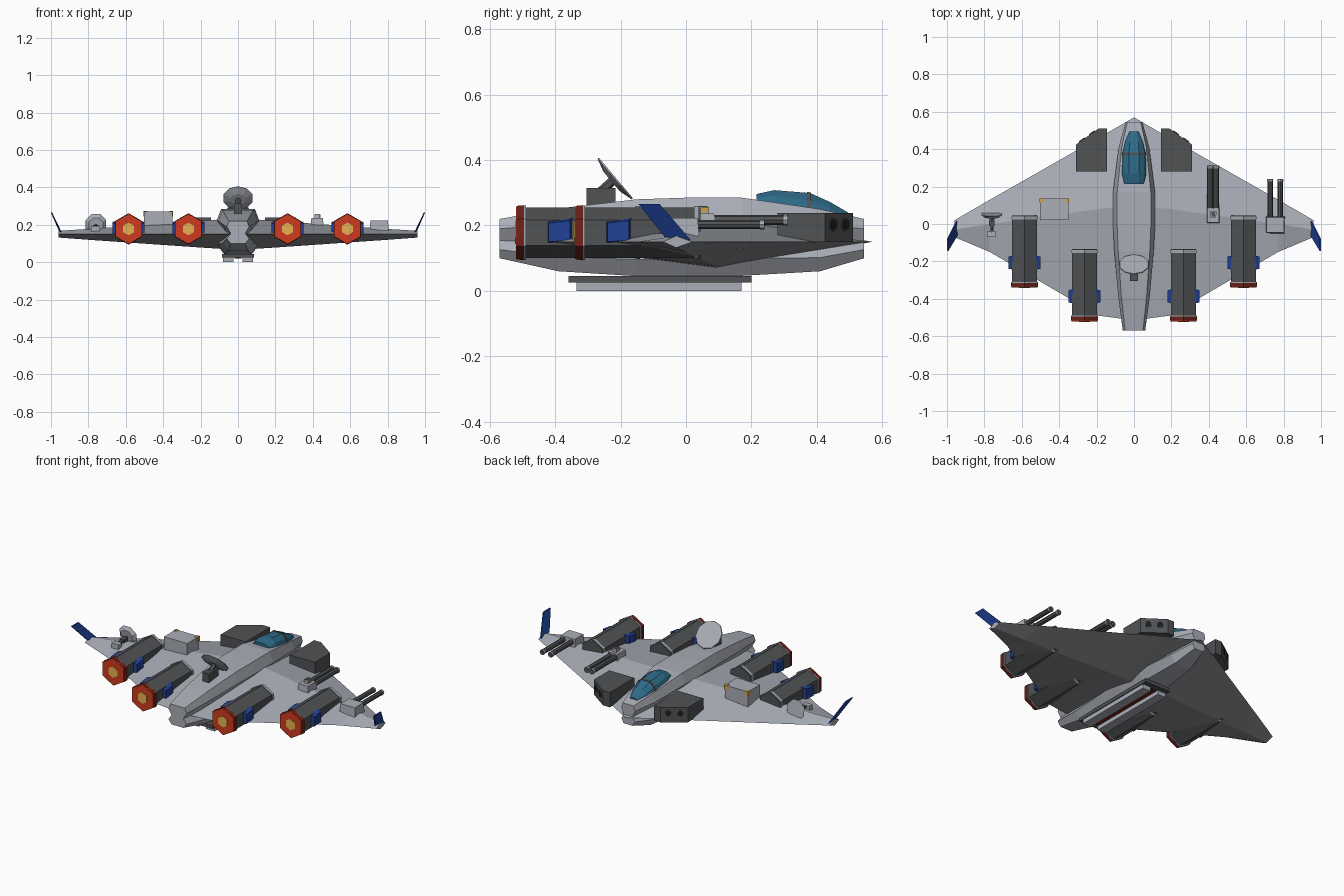
import bpy, bmesh
from math import pi, cos, sin
from mathutils import Vector

if "Cube" in bpy.data.objects:
    bpy.data.objects.remove(bpy.data.objects["Cube"])


def material(name, r, g, b):
    m = bpy.data.materials.new(name)
    m.use_nodes = True
    m.diffuse_color = (r, g, b, 1)
    m.node_tree.nodes["Principled BSDF"].inputs["Base Color"].default_value = (r, g, b, 1)
    return m


HULL = material("hull grey", .40, .42, .47)
UNDER = material("underside grey", .29, .295, .31)
DARK = material("dark grey", .08, .085, .09)
BLACK = material("black", .012, .012, .014)
BLUE = material("fin blue", .014, .052, .30)
GLASS = material("canopy teal", .027, .145, .245)
RED = material("exhaust red", .62, .042, .013)
DARK_RED = material("scorched red", .16, .016, .01)
GLOW = material("exhaust yellow", .85, .46, .09)
AMBER = material("amber trim", .65, .36, .06)


def loft(name, rings, *mats):
    """Skin a list of equal-length vertex rings and cap both ends."""
    bm = bmesh.new()
    rows = [[bm.verts.new(p) for p in ring] for ring in rings]
    n = len(rows[0])
    for a, b in zip(rows, rows[1:]):
        for i in range(n):
            j = (i + 1) % n
            bm.faces.new((a[i], a[j], b[j], b[i]))
    bm.faces.new(rows[0])
    bm.faces.new(rows[-1])
    bmesh.ops.recalc_face_normals(bm, faces=bm.faces)
    me = bpy.data.meshes.new(name)
    bm.to_mesh(me)
    bm.free()
    for m in mats:
        me.materials.append(m)
    ob = bpy.data.objects.new(name, me)
    bpy.context.collection.objects.link(ob)
    return ob


def box(name, x, y, z, mat, taper=0):
    def ring(h, t):
        return [(x[0] + t, y[0] + t, h), (x[1] - t, y[0] + t, h),
                (x[1] - t, y[1] - t, h), (x[0] + t, y[1] - t, h)]
    return loft(name, [ring(z[0], 0), ring(z[1], taper)], mat)


def tube(name, start, end, r1, r2, mat, sides=8, turn=0):
    """Frustum between two points; turn 0 puts a corner upward, .5 a flat."""
    start, end = Vector(start), Vector(end)
    d = (end - start).normalized()
    side = d.cross(Vector((0, 0, 1))).normalized()
    up = side.cross(d)

    def ring(c, r):
        angles = [2 * pi * (i + turn) / sides for i in range(sides)]
        return [c + r * (cos(a) * up + sin(a) * side) for a in angles]
    return loft(name, [ring(start, r1), ring(end, r2)], mat)


# Wing: diamond section, light above and darker beneath
def wing_ring(x, lead, ridge, trail, top, mid, low):
    return [(x, lead, mid), (x, ridge, top), (x, trail, mid), (x, ridge, low)]


half = [wing_ring(.96, .02, -.03, -.07, .168, .15, .132),
        wing_ring(.77, .13, 0, -.15, .18, .15, .118),
        wing_ring(.19, .46, .08, -.49, .222, .15, .078)]
mirrored = [[(-x, y, z) for x, y, z in ring] for ring in reversed(half)]
wing = loft("wing", half + [wing_ring(0, .57, .1, -.515, .235, .15, .066)] + mirrored, HULL, UNDER)
for f in wing.data.polygons:
    f.material_index = int(f.normal.z < -.1)

# Fuselage: waisted section swept along the length
stations = [(-.57, .06, .22, .10), (-.39, .084, .252, .06), (-.15, .105, .28, .045),
            (.0, .113, .285, .042), (.17, .112, .285, .046), (.41, .082, .25, .06),
            (.545, .045, .22, .10)]
rings = []
for y, w, top, low in stations:
    h = top - low
    right = [(.8 * w, top), (w, top - .25 * h), (.65 * w, low + .45 * h),
             (w, low + .22 * h), (.65 * w, low)]
    rings.append([(x, y, z) for x, z in right] + [(-x, y, z) for x, z in reversed(right)])
loft("fuselage", rings, HULL)


# Canopy with a frame band
def canopy_ring(y, w, top, low):
    return [(w, y, low), (.8 * w, y, low + .65 * (top - low)), (.4 * w, y, top),
            (-.4 * w, y, top), (-.8 * w, y, low + .65 * (top - low)), (-w, y, low)]


loft("canopy", [canopy_ring(.215, .06, .296, .265), canopy_ring(.27, .07, .308, .26),
                canopy_ring(.38, .068, .299, .235), canopy_ring(.44, .055, .272, .22),
                canopy_ring(.495, .03, .24, .215)], GLASS)
loft("canopy_frame", [canopy_ring(.37, .071, .303, .235), canopy_ring(.382, .07, .301, .235)], DARK)

# Keel and landing rails
box("keel_plate", (-.085, .085), (-.36, .2), (.025, .045), DARK)
box("keel_strip", (-.02, .02), (-.32, .16), (.02, .026), DARK_RED)
for s in (-1, 1):
    box("landing_rail", sorted((s * .025, s * .08)), (-.335, .17), (0, .026), HULL)

for s in (-1, 1):
    # Engines: hexagonal pods with exhaust and side blocks
    for x, back in ((.585, -.34), (.265, -.52)):
        cx, z = s * x, .178

        def section(name, a, b, r1, r2, mat):
            tube(name, (cx, back + a, z), (cx, back + b, z), r1, r2, mat, 6)
        section("engine_body", .02, .385, .077, .077, DARK)
        section("engine_front_rim", .365, .38, .081, .081, HULL)
        section("engine_rear_rim", .025, .031, .083, .083, HULL)
        section("exhaust_ring", .003, .025, .082, .084, DARK_RED)
        section("exhaust_face", 0, .004, .08, .081, RED)
        section("exhaust_glow", -.003, .001, .034, .034, GLOW)
        for t in (-1, 1):
            inner, outer = cx + t * .05, cx + t * .086
            loft("engine_block", [
                [(inner, back + .095, .145), (inner, back + .175, .145),
                 (inner, back + .175, .225), (inner, back + .095, .215)],
                [(outer, back + .1, .15), (outer, back + .165, .155),
                 (outer, back + .165, .215), (outer, back + .1, .207)]], BLUE)

    # Wing tip fin
    fin = [(.95, .015, .155), (.95, -.065, .165), (.998, -.145, .265), (.998, -.08, .265)]
    loft("wing_tip_fin", [[(s * (x + d), y, z) for x, y, z in fin] for d in (-.005, .002)], BLUE)

    # Missile launcher with a slanted front and two tubes
    plan = [(.145, .28), (.31, .28), (.31, .425), (.19, .51), (.145, .51)]
    loft("missile_launcher", [[(s * x, y, z) for x, y in plan] for z in (.15, .238)], DARK)
    out = Vector((s * .085, .12, 0)).normalized()
    for t in (.28, .72):
        c = Vector((s * (.31 - .12 * t), .425 + .085 * t, .203))
        tube("missile_tube", c - out * .01, c + out * .003, .021, .021, DARK, 10)
        tube("missile_bore", c, c + out * .005, .016, .016, BLACK, 10)

# Main dish on the fuselage
face = Vector((0, .125, .105)).normalized()
hub = Vector((0, -.218, .342))
box("dish_mount", (-.022, .022), (-.305, -.215), (.26, .315), DARK)
tube("dish_arm", (0, -.265, .3), hub, .014, .014, DARK, 6)
tube("dish_back", hub - face * .012, hub, .04, .082, HULL, 10)
tube("dish_rim", hub, hub + face * .005, .082, .08, HULL, 10)

# Small dish on the right wing
tube("small_dish", (-.76, .036, .2), (-.76, .052, .203), .04, .06, HULL, 8, .5)
tube("small_dish_arm", (-.76, -.06, .185), (-.76, .04, .195), .009, .009, DARK, 6)
box("small_dish_base", (-.785, -.738), (-.07, -.04), (.16, .195), HULL)
box("small_dish_post", (-.775, -.745), (-.01, .025), (.16, .2), DARK)

# Equipment crate with amber corners
box("equipment_crate", (-.503, -.35), (.022, .135), (.18, .272), HULL)
for x in (-.505, -.366):
    box("crate_corner", (x, x + .018), (.115, .137), (.245, .2745), AMBER)


# Gun turrets: base and paired barrels with muzzles
def gun(name, x, y, z, spread, width, reach, bore):
    box(name + "_base", (x - width, x + width), y, (z - .035, z + .02), HULL, .004)
    for t in (-1, 1):
        bx = x + t * spread
        tube(name + "_barrel", (bx, y[1] - .02, z), (bx, reach, z), bore, bore, DARK)
        tube(name + "_muzzle", (bx, reach - .014, z), (bx, reach - .002, z),
             bore + .002, bore + .002, HULL)


gun("inner_gun", .423, (.005, .09), .217, .016, .035, .312, .0155)
box("inner_gun_cap", (.41, .437), (.035, .07), (.23, .257), HULL)
box("inner_gun_hatch", (.414, .433), (.04, .065), (.256, .259), DARK)
box("inner_gun_sensor", (.434, .44), (.048, .068), (.239, .256), AMBER)
gun("outer_gun", .755, (-.05, .04), .203, .027, .051, .24, .014)
